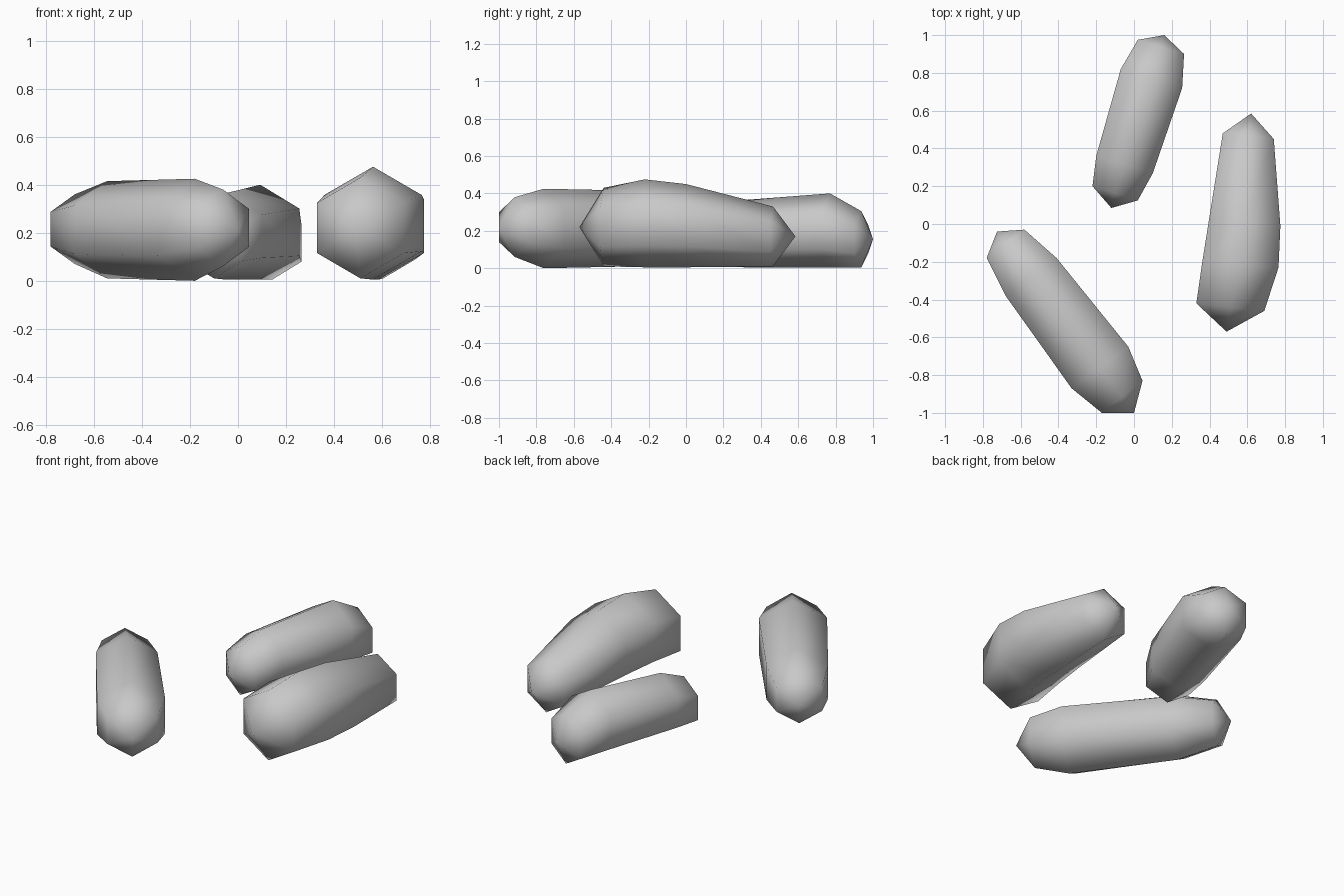
import bpy
import bmesh
from mathutils import Vector

cube = bpy.data.objects.get("Cube")
if cube:
    bpy.data.objects.remove(cube, do_unlink=True)

# Single plain grey for all pieces
grey = bpy.data.materials.new("plain_grey")
grey.use_nodes = True
colour = (0.58, 0.58, 0.58, 1)
grey.diffuse_color = colour
grey.node_tree.nodes["Principled BSDF"].inputs["Base Color"].default_value = colour


def hex_ring(bm, left, right, low, high):
    """Six-sided section standing upright between two plan points."""
    a, b = Vector(left), Vector(right)
    middle, centre, quarter = (a + b) / 2, (low + high) / 2, (high - low) / 4
    corners = [(middle, high), (b, centre + quarter), (b, centre - quarter),
               (middle, low), (a, centre - quarter), (a, centre + quarter)]
    return [bm.verts.new((p.x, p.y, z)) for p, z in corners]


def pebble(name, first_tip, rings, last_tip):
    """Hexagonal sections bridged in order and closed by a point at each end."""
    bm = bmesh.new()
    loops = [hex_ring(bm, *ring) for ring in rings]
    start, end = bm.verts.new(first_tip), bm.verts.new(last_tip)
    for i in range(6):
        j = (i + 1) % 6
        for near, far in zip(loops, loops[1:]):
            bm.faces.new((near[i], near[j], far[j], far[i]))
        bm.faces.new((start, loops[0][j], loops[0][i]))
        bm.faces.new((end, loops[-1][i], loops[-1][j]))
    bmesh.ops.recalc_face_normals(bm, faces=bm.faces)
    for face in bm.faces:
        face.smooth = True
    mesh = bpy.data.meshes.new(name)
    bm.to_mesh(mesh)
    bm.free()
    mesh.materials.append(grey)
    obj = bpy.data.objects.new(name, mesh)
    bpy.context.collection.objects.link(obj)


# Tall tapering piece on the left side
pebble("left_pebble", (0.49, -0.57, 0.22), [
    ((0.33, -0.42), (0.69, -0.46), 0.01, 0.43),
    ((0.36, -0.21), (0.765, -0.23), 0.005, 0.475),
    ((0.395, 0.01), (0.775, -0.01), 0.005, 0.45),
    ((0.47, 0.48), (0.74, 0.45), 0.01, 0.33),
], (0.62, 0.585, 0.17))

# Long diagonal piece at the front right
pebble("front_pebble", (0.0, -1.0, 0.215), [
    ((-0.17, -1.0), (0.045, -0.83), 0.06, 0.38),
    ((-0.33, -0.87), (-0.03, -0.65), 0.0, 0.425),
    ((-0.68, -0.38), (-0.41, -0.18), 0.01, 0.415),
    ((-0.78, -0.18), (-0.58, -0.03), 0.07, 0.36),
], (-0.725, -0.04, 0.215))

# Flat-bottomed piece at the back
pebble("back_pebble", (-0.12, 0.085, 0.16), [
    ((-0.22, 0.20), (0.02, 0.125), 0.01, 0.30),
    ((-0.20, 0.36), (0.10, 0.27), 0.005, 0.365),
    ((-0.07, 0.82), (0.255, 0.72), 0.005, 0.40),
    ((0.02, 0.975), (0.265, 0.90), 0.005, 0.305),
], (0.16, 1.0, 0.155))
